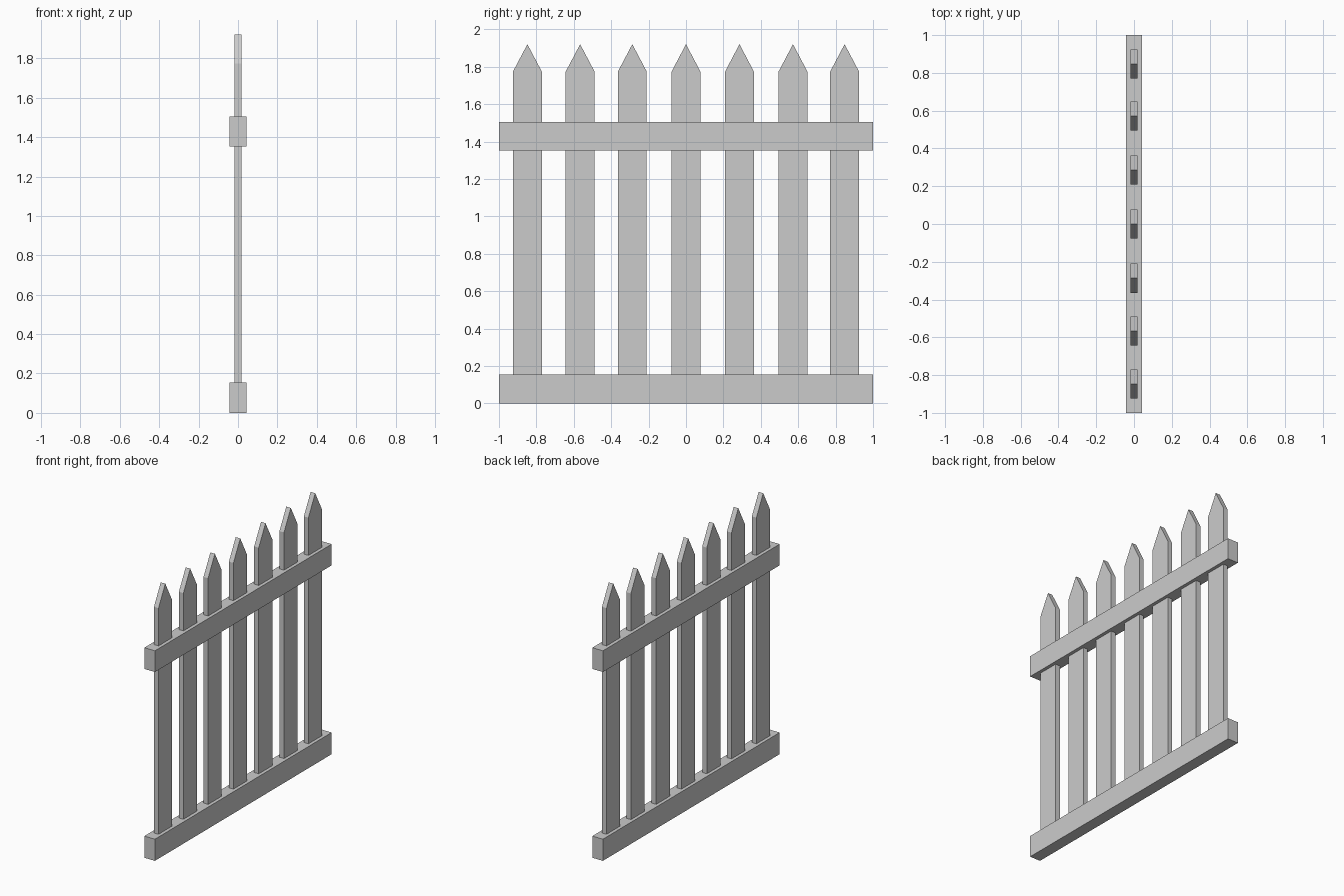
import bpy
import bmesh

if "Cube" in bpy.data.objects:
    bpy.data.objects.remove(bpy.data.objects["Cube"])


def prism(name, outline, half_depth):
    """Extrude a (y, z) outline symmetrically along x."""
    bm = bmesh.new()
    face = bm.faces.new([bm.verts.new((-half_depth, y, z)) for y, z in outline])
    ext = bmesh.ops.extrude_face_region(bm, geom=[face])
    verts = [g for g in ext["geom"] if isinstance(g, bmesh.types.BMVert)]
    bmesh.ops.translate(bm, verts=verts, vec=(2 * half_depth, 0, 0))
    bmesh.ops.recalc_face_normals(bm, faces=bm.faces)
    mesh = bpy.data.meshes.new(name)
    bm.to_mesh(mesh)
    bm.free()
    obj = bpy.data.objects.new(name, mesh)
    bpy.context.collection.objects.link(obj)
    return obj


# Horizontal rails
for name, z0, z1 in (("lower_rail", 0.0, 0.155), ("upper_rail", 1.352, 1.504)):
    prism(name, [(-1, z0), (1, z0), (1, z1), (-1, z1)], 0.042)

# Pointed pickets, set into the lower rail and running through the upper one
W = 0.077
picket_outline = [(-W, 0.08), (W, 0.08), (W, 1.774), (0, 1.92), (-W, 1.774)]
for i, y in enumerate((-0.848, -0.566, -0.287, 0.0, 0.286, 0.572, 0.848), 1):
    picket = prism(f"picket_{i}", picket_outline, 0.018)
    picket.location.y = y
